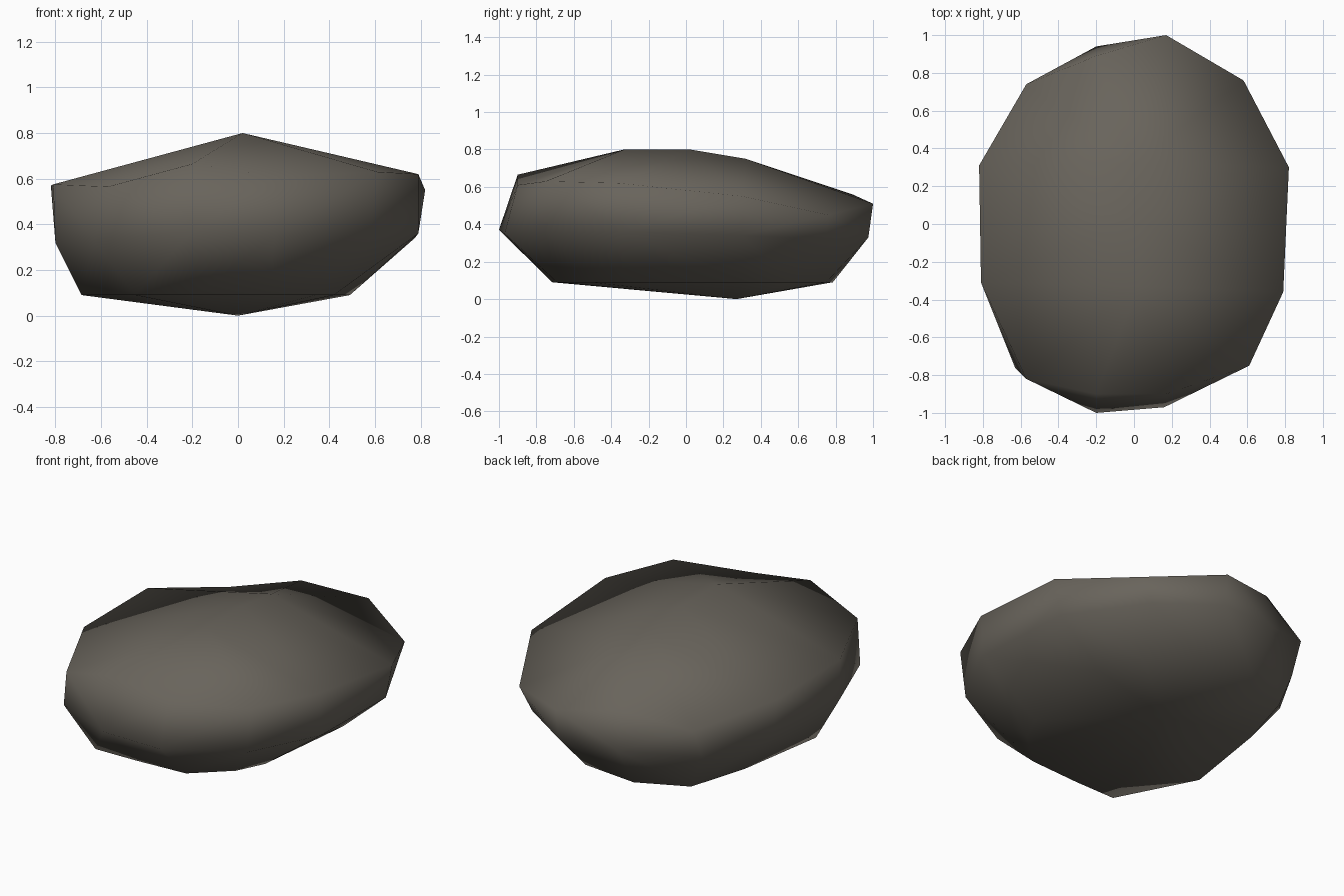
import bpy, bmesh

if "Cube" in bpy.data.objects:
    bpy.data.objects.remove(bpy.data.objects["Cube"])

# Outline rings of the boulder, counter-clockwise from the front (x, y, z)
upper_ring = [(-.20, -.90, .665), (.17, -.90, .61), (.61, -.75, .63), (.79, -.36, .62),
              (.82, .30, .55), (.58, .76, .45), (.17, 1.0, .51), (-.20, .89, .56),
              (-.57, .74, .48), (-.82, .31, .57), (-.81, -.31, .575), (-.57, -.82, .565)]
middle_ring = [(-.20, -1.0, .37), (.16, -.97, .35), (.58, -.74, .355), (.79, -.34, .36),
               (.775, .30, .34), (.50, .75, .32), (.17, .975, .33), (-.20, .94, .34),
               (-.57, .66, .29), (-.79, .30, .335), (-.80, -.31, .32), (-.63, -.76, .325)]
lower_ring = [(-.185, -.71, .09), (.136, -.69, .09), (.34, -.505, .09), (.42, -.34, .09),
              (.49, .30, .09), (.40, .55, .09), (.145, .75, .09), (-.20, .785, .09),
              (-.49, .65, .09), (-.60, .285, .09), (-.685, -.26, .09), (-.45, -.715, .09)]
top_ridge = [(.02, -.33, .80), (.02, .02, .80), (0, .32, .75)]
nearest_ridge = [0, 0, 0, 1, 2, 2, 2, 2, 2, 1, 0, 0]   # ridge point above each ring point

bm = bmesh.new()


def add_points(points):
    return [bm.verts.new(p) for p in points]


def add_face(*corners):
    """Face from its corners; a quad is split along its outward-bulging diagonal."""
    v = list(dict.fromkeys(corners))
    if len(v) == 3:
        bm.faces.new(v)
        return
    a, b, c, d = v
    normal = (b.co - a.co).cross(c.co - a.co)
    if normal.dot(d.co - a.co) <= 0:
        bm.faces.new((a, b, c))
        bm.faces.new((a, c, d))
    else:
        bm.faces.new((a, b, d))
        bm.faces.new((b, c, d))


upper, middle, lower, ridge = map(add_points, (upper_ring, middle_ring, lower_ring, top_ridge))
base = bm.verts.new((0, .27, 0))
crown = [ridge[i] for i in nearest_ridge]

# Sides, sloping top and shallow pointed underside
count = len(upper)
for i in range(count):
    j = (i + 1) % count
    add_face(base, lower[j], lower[i])
    for below, above in ((lower, middle), (middle, upper), (upper, crown)):
        add_face(below[i], below[j], above[j], above[i])

bmesh.ops.recalc_face_normals(bm, faces=bm.faces[:])
for f in bm.faces:
    f.smooth = True

mesh = bpy.data.meshes.new("boulder")
bm.to_mesh(mesh)
bm.free()

stone = bpy.data.materials.new("grey brown stone")
stone.diffuse_color = (.14, .127, .106, 1)
stone.use_nodes = True
stone.node_tree.nodes["Principled BSDF"].inputs["Base Color"].default_value = stone.diffuse_color
mesh.materials.append(stone)
boulder = bpy.data.objects.new("boulder", mesh)
bpy.context.collection.objects.link(boulder)
